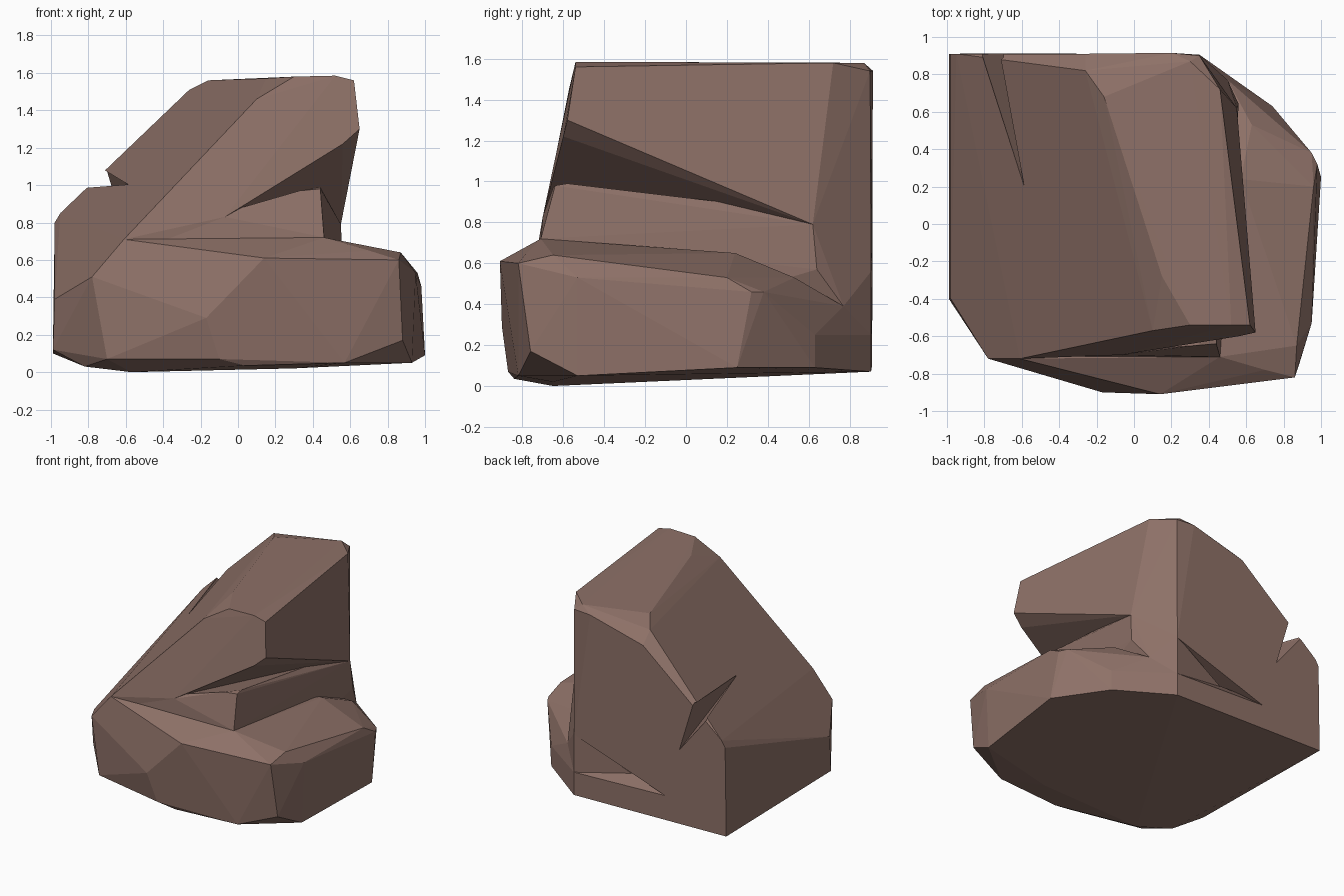
import bpy, bmesh

cube = bpy.data.objects.get("Cube")
if cube:
    bpy.data.objects.remove(cube, do_unlink=True)

# One flat stone colour
stone = bpy.data.materials.new("brown_stone")
stone.use_nodes = True
colour = (0.27, 0.165, 0.137, 1)
stone.diffuse_color = colour
stone.node_tree.nodes["Principled BSDF"].inputs["Base Color"].default_value = colour
stone.node_tree.nodes["Principled BSDF"].inputs["Roughness"].default_value = 0.9


def chunk(name, corners):
    """A faceted block: the hull around a few corners."""
    bm = bmesh.new()
    for c in corners:
        bm.verts.new(c)
    hull = bmesh.ops.convex_hull(bm, input=bm.verts)
    loose = set(hull["geom_interior"]) | set(hull["geom_unused"])
    bmesh.ops.delete(bm, geom=[v for v in loose if isinstance(v, bmesh.types.BMVert)],
                     context="VERTS")
    bmesh.ops.recalc_face_normals(bm, faces=bm.faces)
    mesh = bpy.data.meshes.new(name)
    bm.to_mesh(mesh)
    bm.free()
    mesh.materials.append(stone)
    ob = bpy.data.objects.new(name, mesh)
    bpy.context.collection.objects.link(ob)
    return ob


def combine(target, other, operation):
    """Apply a boolean and discard the helper."""
    bpy.context.view_layer.objects.active = target
    mod = target.modifiers.new(operation, "BOOLEAN")
    mod.operation, mod.solver, mod.object = operation, "EXACT", other
    bpy.ops.object.modifier_apply(modifier=mod.name)
    bpy.data.objects.remove(other, do_unlink=True)


# Leaning upper slab with its overhanging underside
rock = chunk("rock", [
    (-.61, -.72, .71), (-.78, -.72, .51), (-.98, -.4, .39), (-.98, -.4, .12),
    (.1, -.57, 1.46), (.3, -.54, 1.58), (.52, -.54, 1.585), (.62, -.54, 1.56),
    (.65, -.58, 1.3), (.56, -.6, 1.22), (-.07, -.7, .83), (.55, .62, .79),
    (.15, -.28, 1.57), (-.16, .68, 1.56), (-.26, .82, 1.51), (-.26, .91, 1.42),
    (.46, .72, 1.58), (.3, .87, 1.58), (.35, .9, 1.54), (.2, .915, 1.54),
    (.35, .905, .55), (-.95, .91, .85), (-.98, .91, .8), (-.99, .91, .1)])

# Recessed step below the overhang
step = chunk("step", [
    (-.07, -.7, .83), (.33, -.65, .97), (.44, -.64, .98), (.44, -.58, .99),
    (.46, -.71, .72), (-.6, -.71, .7), (.48, .17, .9), (.55, .62, .79),
    (.56, .64, .57), (.5, .77, .39), (.35, .905, .25), (.35, .905, .56),
    (-.4, .8, .2), (-.4, -.6, .2), (.45, -.6, .2)])

# Broad base with a sloping ledge
base = chunk("base", [
    (-.61, -.72, .71), (-.78, -.72, .51), (-.17, -.9, .29), (.14, -.91, .61),
    (.46, -.71, .72), (.7, -.78, .65), (.86, -.82, .6), (.87, -.65, .64),
    (.95, -.53, .53), (.96, .2, .53), (.98, .32, .46), (.95, .38, .46),
    (.57, .24, .65), (.63, .53, .53), (.5, .77, .39), (.74, .63, .25),
    (.35, .905, .25), (.74, .63, .09), (.35, .905, .07), (-.99, .91, .1),
    (-.98, .91, .3), (-.98, -.4, .39), (-.99, -.4, .12), (-.7, -.74, .07),
    (-.82, -.55, .03), (-.57, -.65, 0), (-.1, -.87, .07), (.04, -.84, .035),
    (.3, -.65, .02), (.57, -.82, .05), (.88, -.76, .17), (.93, -.53, .05),
    (1, .25, .09)])

# Split running into the slab from the back
split = chunk("split", [
    (-.58, .18, 1.0), (-.705, .93, 1.08), (-.7, .93, .99), (-.82, .93, .97),
    (-.58, .93, .67), (-.8, .85, 1.1)])

combine(rock, split, "DIFFERENCE")
combine(rock, step, "UNION")
combine(rock, base, "UNION")

# Merge nearly level triangles into broad facets, shaded flat
bm = bmesh.new()
bm.from_mesh(rock.data)
bmesh.ops.remove_doubles(bm, verts=bm.verts, dist=0.002)
bmesh.ops.dissolve_limit(bm, angle_limit=0.04, verts=bm.verts, edges=bm.edges)
for f in bm.faces:
    f.smooth = False
    f.material_index = 0
bm.to_mesh(rock.data)
bm.free()
